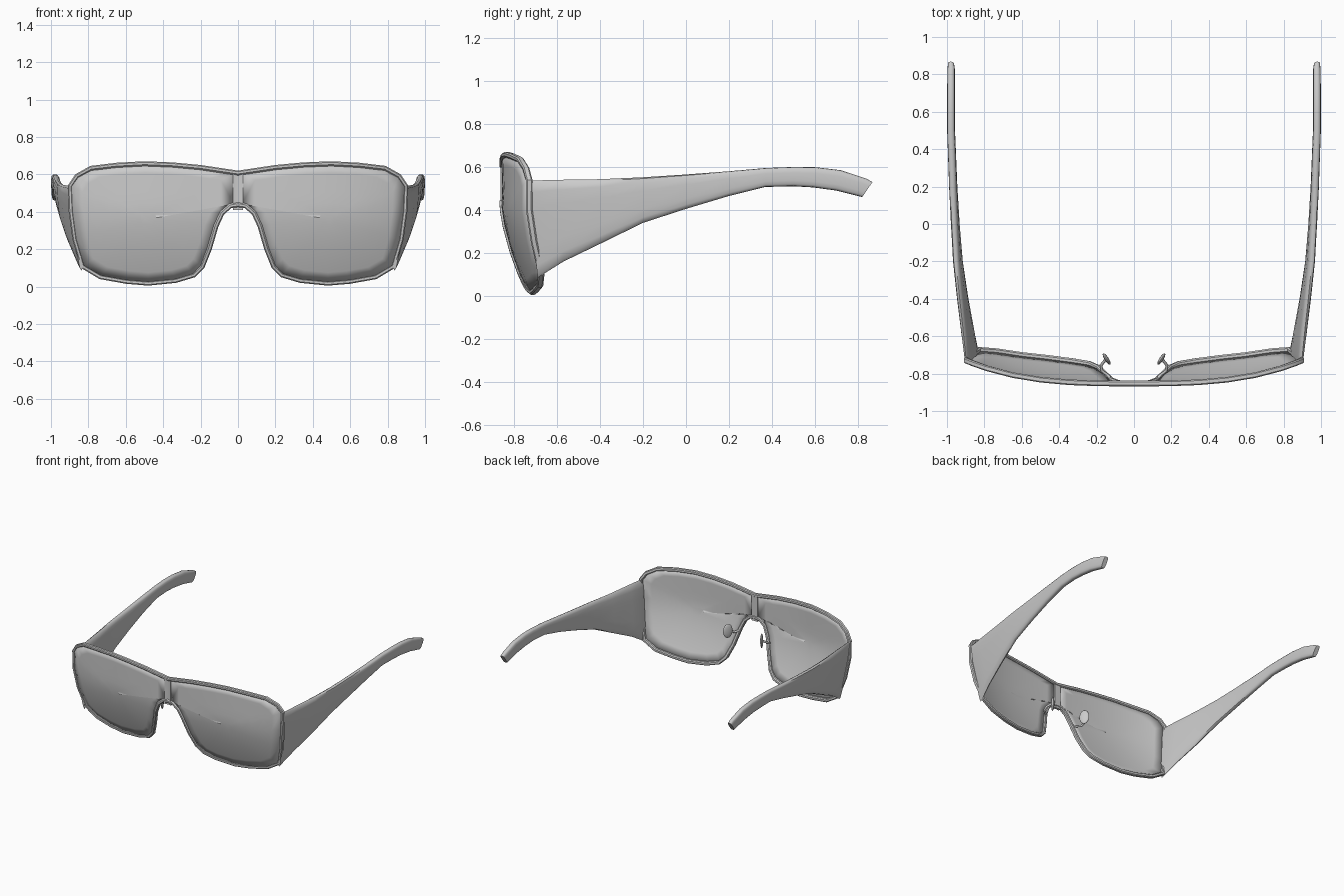
import bpy, bmesh, math
from mathutils import Vector

if "Cube" in bpy.data.objects:
    bpy.data.objects.remove(bpy.data.objects["Cube"])

grey = bpy.data.materials.new("soft_grey")
grey.diffuse_color = (0.6, 0.6, 0.6, 1)
grey.use_nodes = True
grey.node_tree.nodes["Principled BSDF"].inputs["Base Color"].default_value = grey.diffuse_color


def finish(obj, angle=35):
    obj.data.materials.append(grey)
    bpy.ops.object.select_all(action='DESELECT')
    obj.select_set(True)
    bpy.context.view_layer.objects.active = obj
    bpy.ops.object.shade_smooth_by_angle(angle=math.radians(angle))
    return obj


def loft(name, rings, closed=False, caps=True, angle=35):
    """Skin a row of equal-length point rings."""
    bm = bmesh.new()
    vs = [[bm.verts.new(p) for p in r] for r in rings]
    n, m = len(vs), len(vs[0])
    for i in range(n if closed else n - 1):
        a, b = vs[i], vs[(i + 1) % n]
        for j in range(m):
            k = (j + 1) % m
            bm.faces.new((a[j], a[k], b[k], b[j]))
    if caps and not closed:
        bm.faces.new(vs[0])
        bm.faces.new(vs[-1])
    bmesh.ops.recalc_face_normals(bm, faces=bm.faces)
    me = bpy.data.meshes.new(name)
    bm.to_mesh(me)
    bm.free()
    obj = bpy.data.objects.new(name, me)
    bpy.context.collection.objects.link(obj)
    return finish(obj, angle)


def mirror(obj):
    mod = obj.modifiers.new("mirror", 'MIRROR')
    mod.use_mirror_merge = False


def front_y(x, z):
    """Curved front: wraps back at the sides and tucks in below."""
    return (-0.868 + 0.12 * (abs(x) / 0.9) ** 3
            + 0.115 * (max(0, 0.42 - z) / 0.4) ** 1.5)


# Right half of the front outline, from top centre round to nose centre
half = [(0, .62), (.1, .635), (.2, .65), (.35, .664), (.5, .67), (.65, .662),
        (.79, .645), (.87, .60), (.91, .54), (.905, .40), (.885, .25),
        (.84, .10), (.74, .04), (.6, .015), (.48, .005), (.33, .02),
        (.23, .05), (.18, .10), (.14, .2), (.105, .32), (.075, .385),
        (.035, .42), (0, .425)]
outline = half + [(-x, z) for x, z in half[-2:0:-1]]


def inset(i, d):
    """Outline point i moved inward by d."""
    n = len(outline)
    p0, p, p1 = (Vector(outline[k % n]) for k in (i - 1, i, i + 1))
    e = (p - p0).normalized() + (p1 - p).normalized()
    e.normalize()
    return p + Vector((e.y, -e.x)) * d


# Rim: chamfered section swept round the whole outline
section = [(0, .006), (0, .024), (.006, .030), (.020, .030), (.026, .022),
           (.026, .008), (.018, 0), (.006, 0)]
rings = []
for i in range(len(outline)):
    ring = []
    for d, dy in section:
        q = inset(i, d)
        ring.append((q.x, front_y(*outline[i]) + dy, q.y))
    rings.append(ring)
loft("rim", rings, closed=True)

# Bridge bar between the lenses
rings = []
for k in range(5):
    z = .41 + .2 * k / 4
    y = front_y(0, z)
    rings.append([(-.026, y + .004, z), (0, y + .009, z), (.026, y + .004, z),
                  (.026, y + .026, z), (-.026, y + .026, z)])
loft("bridge", rings)

# Lens: concentric rings on the curved front, thickened and mirrored
edge = [inset(i, .02) for i in range(1, len(half) - 1)]
edge = [Vector((.022, .606))] + [p for p in edge if p.x > .03] + [Vector((.022, .442))]
centre = Vector((.48, .36))
rings = []
for s in (1, .85, .7, .5, .3, .1):
    pts = [centre + (p - centre) * s for p in edge]
    rings.append([(p.x, front_y(p.x, p.y) + .010, p.y) for p in pts])
lens = loft("lens", rings, caps=False, angle=50)
bm = bmesh.new()
bm.from_mesh(lens.data)
bmesh.ops.holes_fill(bm, edges=[e for e in bm.edges if e.is_boundary
                                and (e.verts[0].co.xz - centre).length < .1])
bmesh.ops.recalc_face_normals(bm, faces=bm.faces)
if sum(f.normal.y * f.calc_area() for f in bm.faces) > 0:
    bmesh.ops.reverse_faces(bm, faces=bm.faces)
for f in bm.faces:
    f.smooth = True
bm.to_mesh(lens.data)
bm.free()
thick = lens.modifiers.new("thickness", 'SOLIDIFY')
thick.thickness = .008
mirror(lens)

# Temples: stations of (y top, y bottom, x top, x bottom, z top, z bottom, thickness)
stations = [(-.742, -.69, .908, .848, .54, .085, .022),
            (-.71, -.65, .915, .862, .537, .11, .032),
            (-.60, -.57, .930, .885, .54, .16, .040),
            (-.40, -.39, .953, .922, .543, .247, .042),
            (-.20, -.20, .973, .952, .552, .34, .042),
            (0, 0, .983, .970, .565, .405, .042),
            (.20, .20, .991, .984, .58, .465, .042),
            (.37, .37, .996, .992, .595, .507, .042),
            (.50, .50, 1.0, .998, .60, .51, .042),
            (.60, .59, 1.0, .998, .599, .505, .042),
            (.72, .70, 1.0, .998, .585, .49, .042),
            (.84, .80, .998, .996, .545, .465, .040),
            (.868, .82, .996, .994, .53, .46, .034)]
rings = []
for yt, yb, xt, xb, zt, zb, t in stations:
    ring = []
    for k in range(14):
        a = 2 * math.pi * (k + .5) / 14
        c, s = math.cos(a), math.sin(a)
        u = .5 + .5 * math.copysign(abs(s) ** .6, s) / math.sin(math.pi / 2 * 13 / 14) ** .6 \
            if abs(s) < .99 else .5 + .5 * math.copysign(1, s)
        u = min(1, max(0, u))
        w = math.copysign(abs(c) ** .6, c)
        ring.append((xb + (xt - xb) * u - t / 2 + w * t / 2,
                     yb + (yt - yb) * u, zb + (zt - zb) * u))
    rings.append(ring)
mirror(loft("temple", rings, angle=50))

# Nose pads: flattened ovals
bpy.ops.mesh.primitive_uv_sphere_add(segments=16, ring_count=10, radius=1)
pad = bpy.context.object
pad.name = "nose_pad"
for v in pad.data.vertices:
    x, y, z = v.co.x * .011, v.co.y * .036, v.co.z * .055
    a = math.radians(-33)
    v.co = (.146 + x * math.cos(a) - y * math.sin(a),
            -.722 + x * math.sin(a) + y * math.cos(a), .34 + z)
finish(pad, 60)
mirror(pad)

# Pad arms: thin hooked wires from the rim to the pads
path = [(.118, -.835, .31), (.145, -.805, .30), (.172, -.785, .305),
        (.176, -.755, .32), (.152, -.725, .34)]
rings = []
for i, p in enumerate(path):
    d = (Vector(path[min(i + 1, 4)]) - Vector(path[max(i - 1, 0)])).normalized()
    a = d.cross(Vector((0, 0, 1))).normalized()
    b = a.cross(d)
    rings.append([Vector(p) + (a * math.cos(k * math.pi / 4)
                  + b * math.sin(k * math.pi / 4)) * .008 for k in range(8)])
mirror(loft("pad_arm", rings, angle=60))
